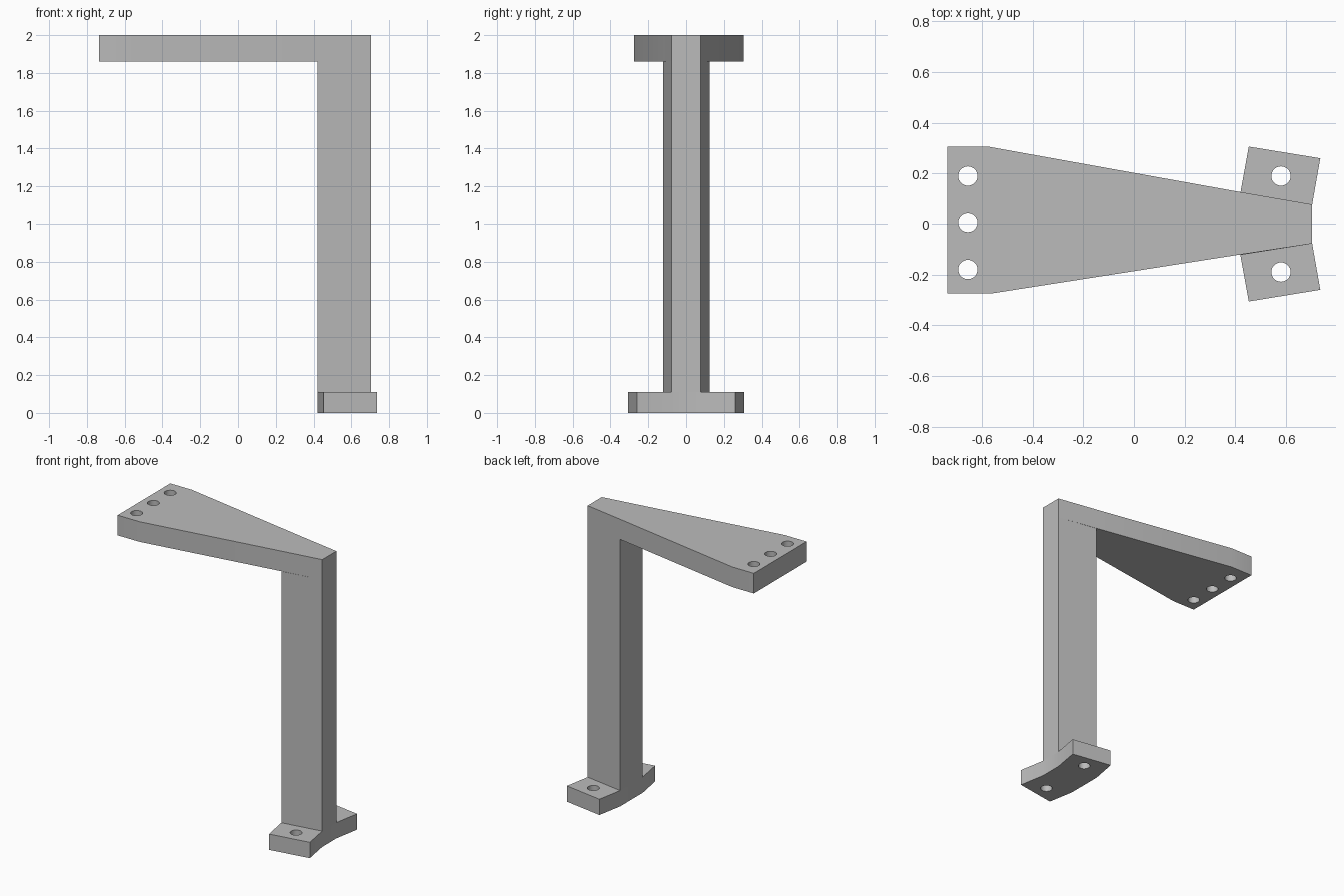
import bpy, bmesh, math

cube = bpy.data.objects.get("Cube")
if cube:
    bpy.data.objects.remove(cube, do_unlink=True)

GREY = (0.5, 0.5, 0.5, 1)
mat = bpy.data.materials.new("plain grey")
mat.use_nodes = True
mat.diffuse_color = GREY
mat.node_tree.nodes["Principled BSDF"].inputs["Base Color"].default_value = GREY


def prism(name, outline, z0, z1):
    """Extrude a plan outline from z0 to z1."""
    bm = bmesh.new()
    face = bm.faces.new([bm.verts.new((x, y, z0)) for x, y in outline])
    up = bmesh.ops.extrude_face_region(bm, geom=[face])
    verts = [v for v in up["geom"] if isinstance(v, bmesh.types.BMVert)]
    bmesh.ops.translate(bm, verts=verts, vec=(0, 0, z1 - z0))
    bmesh.ops.recalc_face_normals(bm, faces=bm.faces)
    mesh = bpy.data.meshes.new(name)
    bm.to_mesh(mesh)
    bm.free()
    mesh.materials.append(mat)
    obj = bpy.data.objects.new(name, mesh)
    bpy.context.collection.objects.link(obj)
    return obj


def circle(cx, cy, radius, sides=32):
    angles = [2 * math.pi * i / sides for i in range(sides)]
    return [(cx + radius * math.cos(a), cy + radius * math.sin(a)) for a in angles]


def drill(obj, centres, z0, z1):
    """Cut a vertical bolt hole at each centre."""
    for i, (x, y) in enumerate(centres):
        cutter = prism(f"{obj.name}_hole_cutter_{i + 1}", circle(x, y, 0.038), z0 - 0.1, z1 + 0.1)
        cutter.hide_render = True
        cutter.hide_set(True)
        mod = obj.modifiers.new("bolt_hole", 'BOOLEAN')
        mod.operation = 'DIFFERENCE'
        mod.solver = 'EXACT'
        mod.object = cutter


FOOT_TOP, ARM_BASE, TOP = 0.11, 1.86, 2.0

# Tapered top arm with a row of three holes
arm = prism("top_arm", [(-0.735, -0.275), (-0.565, -0.275), (0.42, -0.121), (0.703, -0.078),
                        (0.703, 0.078), (0.42, 0.127), (-0.57, 0.305), (-0.735, 0.305)],
            ARM_BASE, TOP)
drill(arm, [(-0.655, 0.005 + dy) for dy in (-0.185, 0, 0.185)], ARM_BASE, TOP)

# Tapered upright
column = prism("column", [(0.42, -0.123), (0.703, -0.078), (0.703, 0.078), (0.42, 0.125)],
               FOOT_TOP, ARM_BASE)

# Foot with two splayed flanges, one hole in each
half = [(0.42, 0.124), (0.453, 0.306), (0.735, 0.26), (0.703, 0.078)]
foot = prism("foot", half + [(x, -y) for x, y in reversed(half)], 0, FOOT_TOP)
drill(foot, [(0.58, y) for y in (-0.19, 0.19)], 0, FOOT_TOP)

# Soft shading over the shallow bends, crisp everywhere else
for obj in (arm, column, foot):
    bpy.ops.object.select_all(action='DESELECT')
    bpy.context.view_layer.objects.active = obj
    obj.select_set(True)
    for mod in list(obj.modifiers):
        bpy.ops.object.modifier_apply(modifier=mod.name)
    bpy.ops.object.shade_smooth_by_angle(angle=math.radians(30))

# Remove the spent hole cutters
for obj in [o for o in bpy.data.objects if "_hole_cutter_" in o.name]:
    bpy.data.objects.remove(obj, do_unlink=True)
